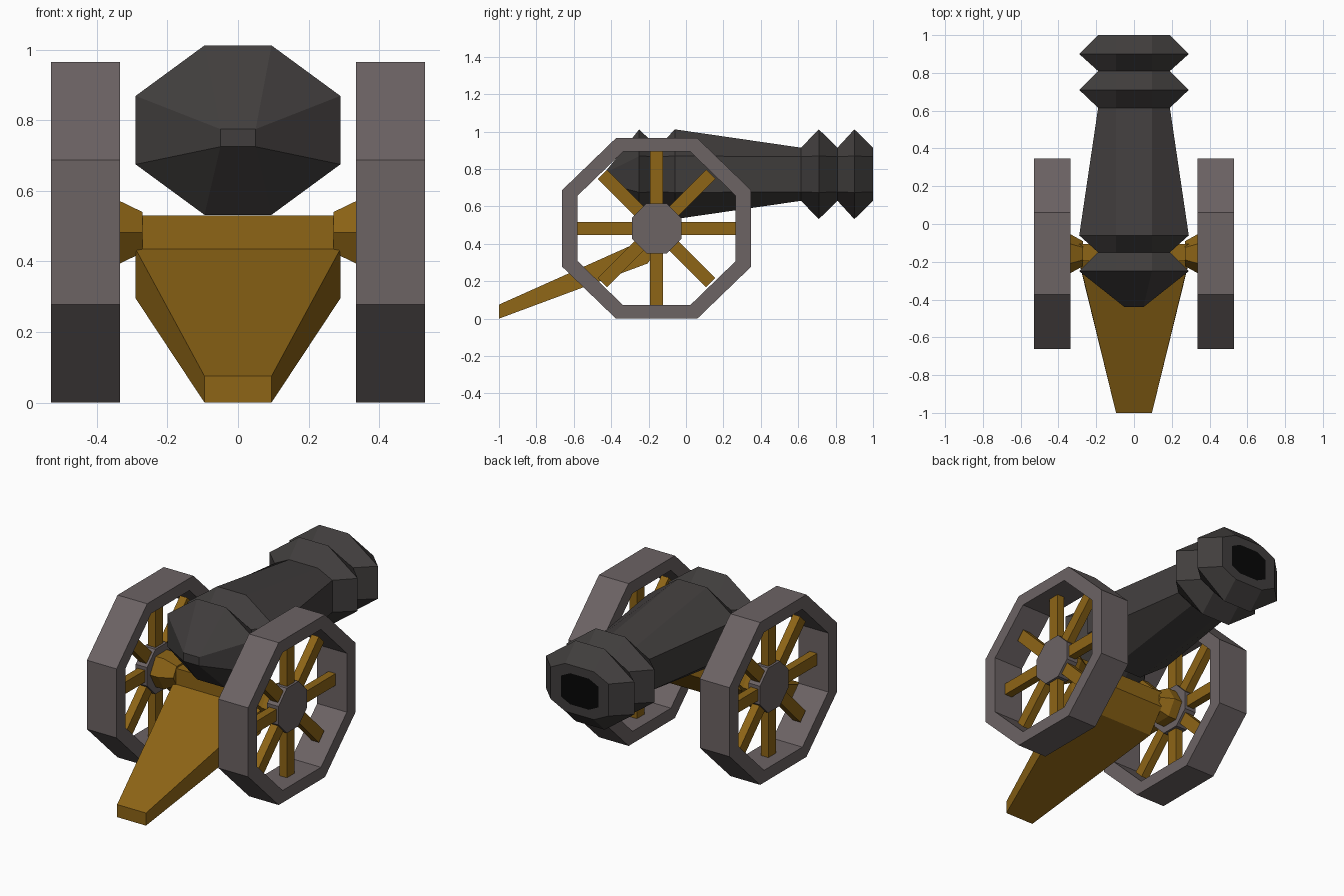
import bpy, bmesh, math
from mathutils import Matrix, Vector

if "Cube" in bpy.data.objects:
    bpy.data.objects.remove(bpy.data.objects["Cube"])


def mat(name, rgb):
    m = bpy.data.materials.new(name)
    m.diffuse_color = (*rgb, 1)
    m.use_nodes = True
    m.node_tree.nodes["Principled BSDF"].inputs["Base Color"].default_value = m.diffuse_color
    return m


IRON = mat("dark_iron", (0.053, 0.048, 0.047))
RIM = mat("wheel_grey", (0.15, 0.125, 0.127))
WOOD = mat("wood", (0.27, 0.13, 0.008))
BLACK = mat("bore_black", (0.002, 0.002, 0.002))


def finish(name, bm, *mats):
    bmesh.ops.remove_doubles(bm, verts=bm.verts, dist=1e-4)
    bmesh.ops.recalc_face_normals(bm, faces=bm.faces)
    me = bpy.data.meshes.new(name)
    bm.to_mesh(me)
    bm.free()
    for m in mats:
        me.materials.append(m)
    ob = bpy.data.objects.new(name, me)
    bpy.context.collection.objects.link(ob)
    return ob


def octagon(w, h, a, b):
    """Half width, half height, half top flat, half side flat."""
    return [(a, h), (w, b), (w, -b), (a, -h), (-a, -h), (-w, -b), (-w, b), (-a, h)]


def loft(bm, loops, closed=False):
    """Bridge equal-sized loops; cap the ends or join last to first."""
    rings = [[bm.verts.new(p) for p in loop] for loop in loops]
    pairs = list(zip(rings, rings[1:]))
    if closed:
        pairs.append((rings[-1], rings[0]))
    for r, s in pairs:
        for i in range(len(r)):
            j = (i + 1) % len(r)
            bm.faces.new((r[i], r[j], s[j], s[i]))
    if not closed:
        return bm.faces.new(rings[0]), bm.faces.new(rings[-1])


# Barrel: alternating wide and narrow octagon rings along y
wide = octagon(0.29, 0.24, 0.095, 0.097)
slim = octagon(0.19, 0.142, 0.095, 0.095)
bore = [(x * 0.65, z * 0.65) for x, z in slim]
CZ = 0.772
stations = [(-0.25, wide), (-0.15, slim), (-0.06, wide), (0.615, slim),
            (0.71, wide), (0.81, slim), (0.90, wide), (1.0, slim), (1.0, bore)]
# Small rectangular breech end, each corner shared by two octagon points
loops = [[(math.copysign(0.05, x), -0.44, CZ + (0.003 if z > 0 else -0.047)) for x, z in wide]]
loops += [[(x, y, CZ + z) for x, z in ring] for y, ring in stations]
bm = bmesh.new()
_, muzzle = loft(bm, loops)
muzzle.material_index = 1
finish("barrel", bm, IRON, BLACK)

# Trail: wedge tapering down to the ground
bm = bmesh.new()
for y, z, w in [(-1, 0, 0.095), (-1, 0.075, 0.095), (-0.195, 0.435, 0.29),
                (-0.105, 0.435, 0.29), (-0.205, 0.295, 0.29)]:
    for s in (-1, 1):
        bm.verts.new((s * w, y, z))
bmesh.ops.convex_hull(bm, input=bm.verts)
bmesh.ops.dissolve_limit(bm, angle_limit=0.02, verts=bm.verts, edges=bm.edges)
finish("trail", bm, WOOD)


def box(bm, center, size, rot=Matrix()):
    bmesh.ops.create_cube(bm, size=1, matrix=Matrix.Translation(center) @ rot
                          @ Matrix.Diagonal((*size, 1)))


# Cross block that carries the barrel
bm = bmesh.new()
box(bm, Vector((0, -0.15, 0.4825)), (0.58, 0.09, 0.095))
finish("cross_block", bm, WOOD)

# Wheels
WY, WZ = -0.157, 0.4825
outer = octagon(0.505, 0.4825, 0.2175, 0.205)
inner = octagon(0.4225, 0.41, 0.18, 0.175)
hub = octagon(0.133, 0.133, 0.055, 0.055)


def at(x, ring):
    return [(x, WY + y, WZ + z) for y, z in ring]


def hexagon(r):
    return [(r * math.cos(k * math.pi / 3), r * math.sin(k * math.pi / 3)) for k in range(6)]


for side, s in (("left", -1), ("right", 1)):
    # Rim
    bm = bmesh.new()
    loft(bm, [at(s * 0.335, outer), at(s * 0.53, outer),
              at(s * 0.53, inner), at(s * 0.335, inner)], closed=True)
    finish(side + "_rim", bm, RIM)

    # Hub disc
    bm = bmesh.new()
    loft(bm, [at(s * 0.395, hub), at(s * 0.47, hub)])
    finish(side + "_hub", bm, RIM)

    # Spokes: four full-length bars
    bm = bmesh.new()
    for k in range(4):
        length = 0.845 if k == 2 else 0.82
        box(bm, Vector((s * 0.4325, WY, WZ)), (0.048, 0.07, length),
            Matrix.Rotation(k * math.pi / 4, 4, 'X'))
    finish(side + "_spokes", bm, WOOD)

    # Flared axle end
    bm = bmesh.new()
    loft(bm, [at(s * 0.27, hexagon(0.066)), at(s * 0.34, hexagon(0.105)),
              at(s * 0.40, hexagon(0.105))])
    finish(side + "_axle", bm, WOOD)
